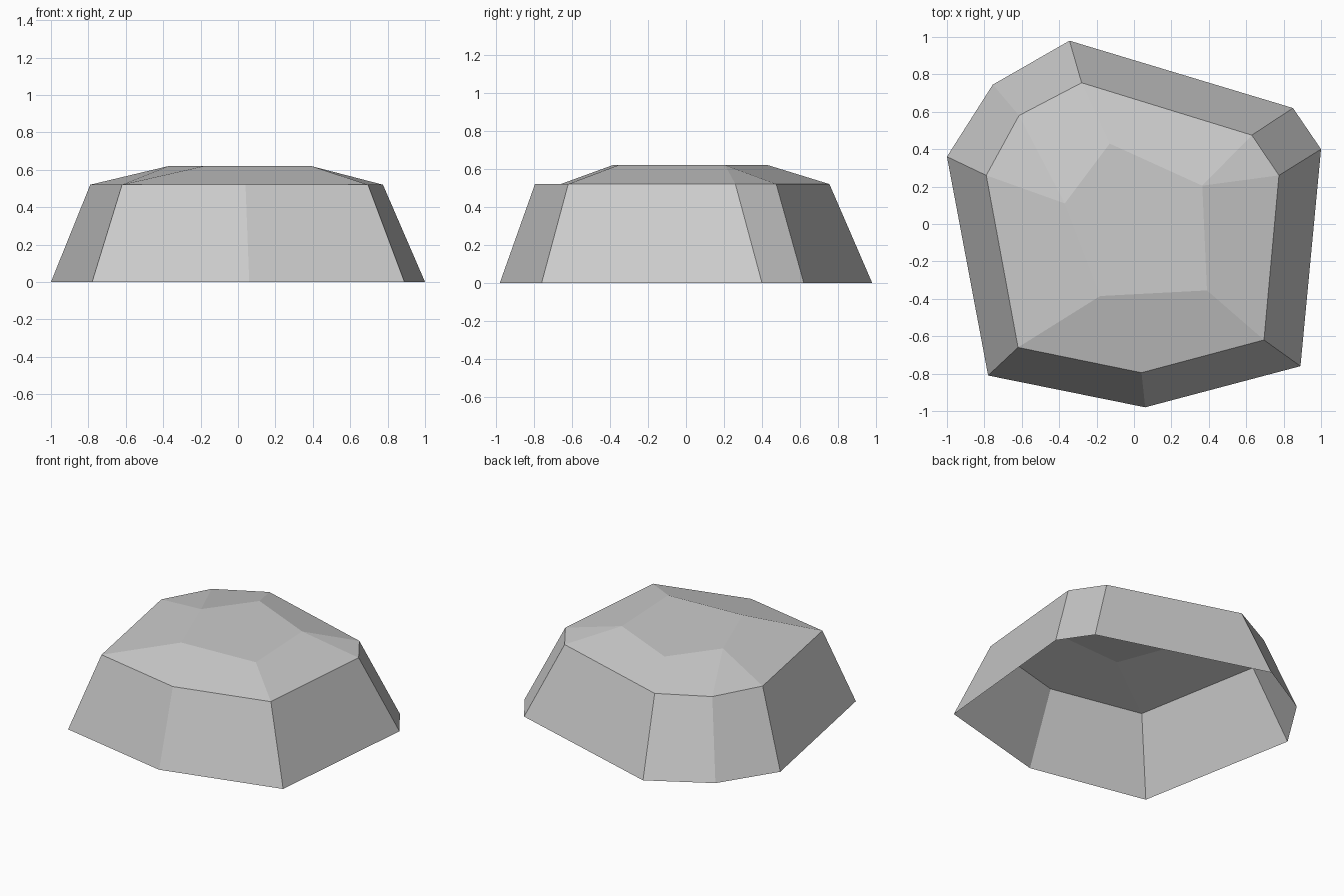
import bpy
import bmesh

# Remove the default cube
default_cube = bpy.data.objects.get("Cube")
if default_cube:
    bpy.data.objects.remove(default_cube, do_unlink=True)


def make_material(name, colour):
    material = bpy.data.materials.new(name)
    material.use_nodes = True
    material.diffuse_color = colour
    shader = material.node_tree.nodes["Principled BSDF"]
    shader.inputs["Base Color"].default_value = colour
    shader.inputs["Roughness"].default_value = 0.9
    return material


def add_ring(bm, outline, height):
    return [bm.verts.new((x, y, height)) for x, y in outline]


# Outlines of the boulder, counter-clockwise from the front corner
ground_outline = [(0.06, -0.98), (0.89, -0.76), (1, 0.4), (0.85, 0.62),
                  (-0.345, 0.98), (-0.755, 0.745), (-1, 0.36), (-0.78, -0.81)]
shoulder_outline = [(0.04, -0.795), (0.695, -0.62), (0.775, 0.26), (0.63, 0.475),
                    (-0.28, 0.755), (-0.615, 0.58), (-0.79, 0.26), (-0.62, -0.66)]
crown_outline = [(-0.18, -0.385), (0.39, -0.355), (0.365, 0.205),
                 (-0.13, 0.43), (-0.37, 0.11)]

bm = bmesh.new()
ground = add_ring(bm, ground_outline, 0)
shoulder = add_ring(bm, shoulder_outline, 0.52)
crown = add_ring(bm, crown_outline, 0.62)

# Steep sides, open underneath
count = len(ground)
for i in range(count):
    j = (i + 1) % count
    bm.faces.new((ground[i], ground[j], shoulder[j], shoulder[i]))

# Flat crown
bm.faces.new(crown)

# Sloping facets: each crown corner fans out to its shoulder corners
fans = [[7], [1], [2, 3], [4], [5, 6]]
for i, fan in enumerate(fans):
    following = (i + 1) % len(fans)
    if len(fan) > 1:
        bm.faces.new([crown[i]] + [shoulder[k] for k in fan])
    start, end = fan[-1], fans[following][0]
    span = [(start + k) % count for k in range((end - start) % count + 1)]
    bm.faces.new([crown[i]] + [shoulder[k] for k in span] + [crown[following]])

# Boulder object with flat facets
mesh = bpy.data.meshes.new("boulder")
bm.to_mesh(mesh)
bm.free()
mesh.materials.append(make_material("stone_grey", (0.6, 0.6, 0.6, 1)))
boulder = bpy.data.objects.new("boulder", mesh)
bpy.context.collection.objects.link(boulder)
